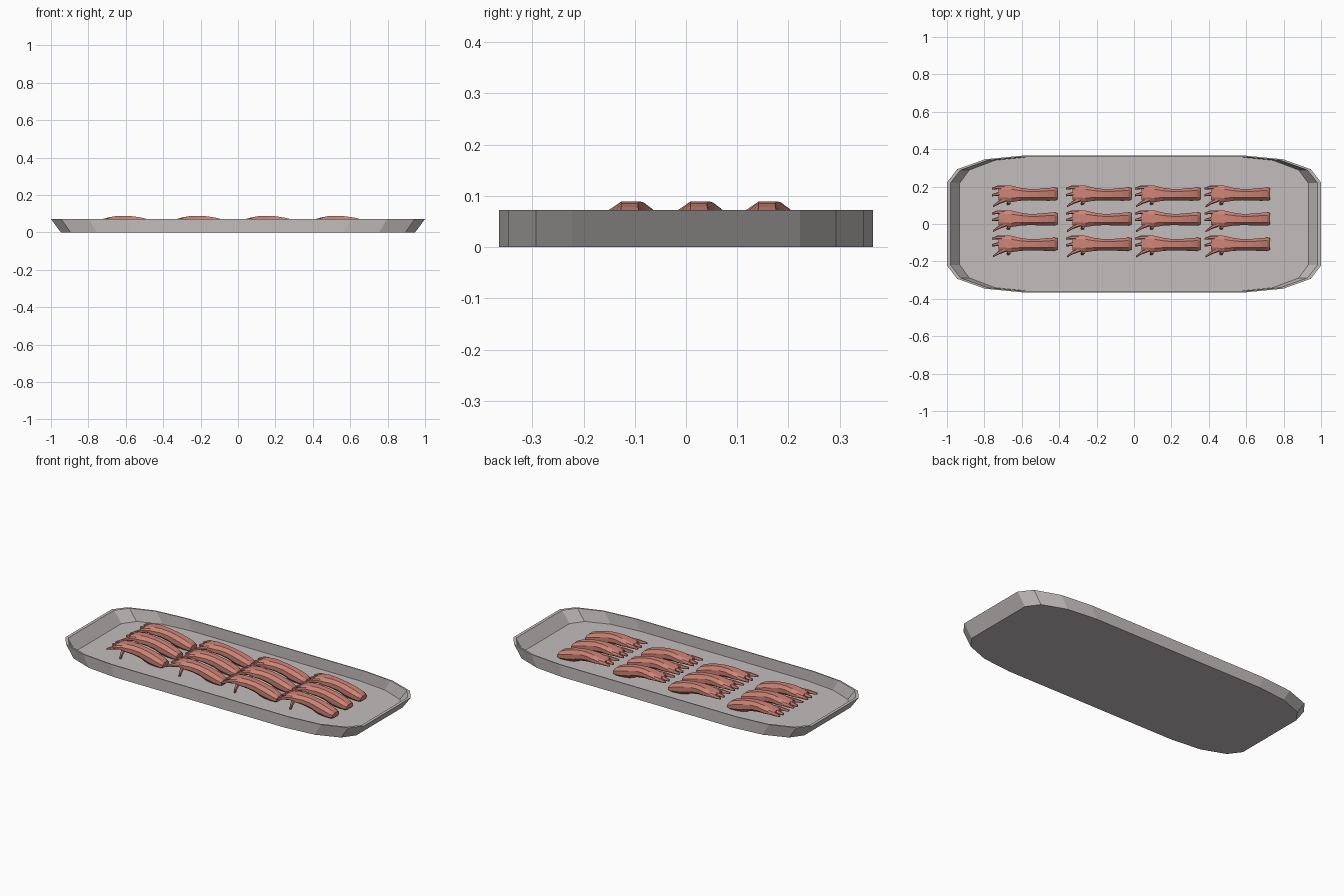
import bpy, bmesh, math

if "Cube" in bpy.data.objects:
    bpy.data.objects.remove(bpy.data.objects["Cube"])


def material(name, col):
    m = bpy.data.materials.new(name)
    m.diffuse_color = (*col, 1)
    m.use_nodes = True
    m.node_tree.nodes["Principled BSDF"].inputs["Base Color"].default_value = m.diffuse_color
    return m


GREY = material("tray grey", (0.55, 0.51, 0.51))
FLESH = material("raw pink", (0.62, 0.23, 0.18))


def finish(bm, name, mat):
    bmesh.ops.recalc_face_normals(bm, faces=bm.faces)
    me = bpy.data.meshes.new(name)
    bm.to_mesh(me)
    bm.free()
    me.materials.append(mat)
    ob = bpy.data.objects.new(name, me)
    bpy.context.collection.objects.link(ob)
    return ob


def loft(bm, rings, closed_ends=True):
    loops = [[bm.verts.new(p) for p in r] for r in rings]
    n = len(loops[0])
    for a, b in zip(loops, loops[1:]):
        for i in range(n):
            j = (i + 1) % n
            bm.faces.new((a[i], a[j], b[j], b[i]))
    if closed_ends:
        bm.faces.new(loops[0][::-1])
        bm.faces.new(loops[-1])


# Tray: chamfered outline, ends sloping inward, thin wall
quarter = [(1.0, 0.222), (0.945, 0.293), (0.797, 0.346), (0.6, 0.365)]
outline = (quarter + [(-x, y) for x, y in quarter[::-1]]
           + [(-x, -y) for x, y in quarter] + [(x, -y) for x, y in quarter[::-1]])


def tray_ring(sx, sy, z):
    return [(x * sx, y * sy, z) for x, y in outline]


bm = bmesh.new()
loft(bm, [tray_ring(0.947, 1, 0), tray_ring(1, 1, 0.072),
          tray_ring(0.982, 0.984, 0.072), tray_ring(0.932, 0.984, 0.005)])
finish(bm, "tray", GREY)


# Cut piece: curved limb with splayed digits, lofted along x
def section(x, y0, y1, z0, z1):
    w, h = y1 - y0, z1 - z0
    shape = [(.2, 0), (.8, 0), (1, .25), (1, .68), (.78, 1), (.25, 1), (0, .68), (0, .25)]
    return [(x, y0 + w * u, z0 + h * v) for u, v in shape]


limb = [(0.035, -0.022, 0.045, 0.050, 0.070),
        (0.065, -0.030, 0.057, 0.045, 0.080),
        (0.105, -0.033, 0.055, 0.040, 0.087),
        (0.150, -0.026, 0.044, 0.036, 0.089),
        (0.200, -0.023, 0.037, 0.026, 0.086),
        (0.250, -0.024, 0.038, 0.008, 0.078),
        (0.300, -0.026, 0.043, 0.002, 0.064),
        (0.335, -0.025, 0.045, 0.002, 0.050),
        (0.350, -0.020, 0.042, 0.010, 0.036)]
# Digits: (x, y, z, half width) from root to tip
digits = [[(0.07, 0.044, 0.064, 0.012), (0.03, 0.046, 0.062, 0.010), (0.0, 0.039, 0.054, 0.005)],
          [(0.06, 0.016, 0.064, 0.012), (0.03, 0.010, 0.060, 0.010), (0.0, 0.004, 0.052, 0.006)],
          [(0.08, -0.016, 0.064, 0.013), (0.04, -0.033, 0.060, 0.010), (0.005, -0.056, 0.050, 0.005)]]


def piece(name, ox, oy):
    bm = bmesh.new()
    loft(bm, [section(*s) for s in limb])
    for d in digits:
        loft(bm, [section(x, y - r, y + r, z - r, z + r) for x, y, z, r in d])
    # Short spur reaching down to the tray
    spur = [(0.095, -0.026, 0.055, 0.013), (0.090, -0.038, 0.030, 0.010), (0.085, -0.042, 0.006, 0.006)]
    loft(bm, [[(x + r * math.cos(a * math.pi / 3), y + r * math.sin(a * math.pi / 3), z)
               for a in range(6)] for x, y, z, r in spur])
    ob = finish(bm, name, FLESH)
    ob.location = (ox, oy, 0)


for c, ox in enumerate((-0.76, -0.364, 0.005, 0.378)):
    for r, oy in enumerate((0.150, 0.017, -0.118)):
        piece(f"meat_piece_{r + 1}_{c + 1}", ox, oy)
